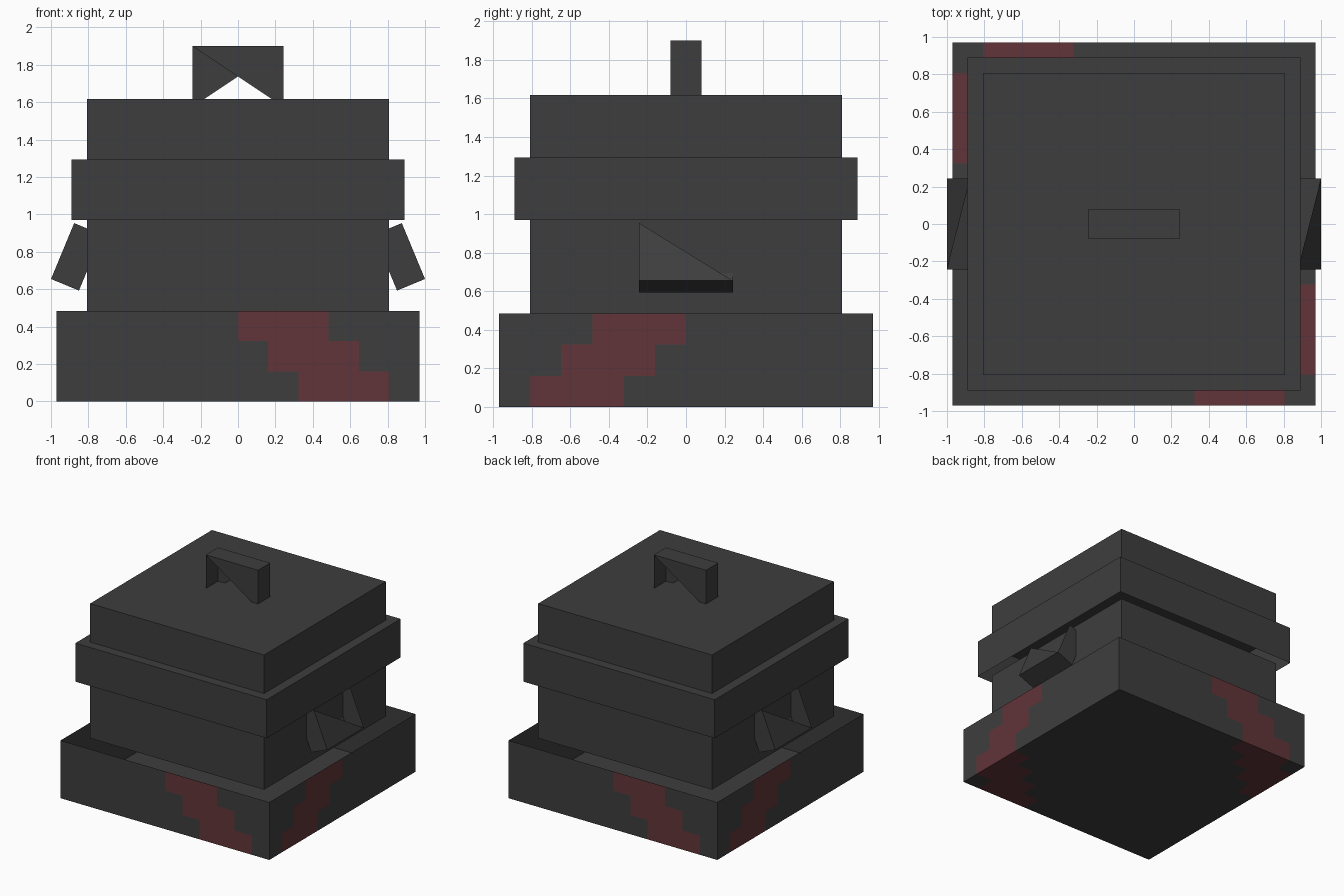
import bpy, bmesh, math
from mathutils import Vector

U = 0.97 / 6          # one block unit
H = 6 * U             # half width of the base

old = bpy.data.objects.get("Cube")
if old:
    bpy.data.objects.remove(old, do_unlink=True)


def material(name, rgb):
    m = bpy.data.materials.new(name)
    m.use_nodes = True
    m.diffuse_color = (*rgb, 1)
    bsdf = next(n for n in m.node_tree.nodes if n.type == 'BSDF_PRINCIPLED')
    bsdf.inputs["Base Color"].default_value = (*rgb, 1)
    bsdf.inputs["Roughness"].default_value = 0.9
    return m


charcoal = material("charcoal", (0.048, 0.048, 0.048))
dark_red = material("dark red", (0.120, 0.035, 0.041))


def finish(name, bm):
    mesh = bpy.data.meshes.new(name)
    bm.to_mesh(mesh)
    bm.free()
    for m in (charcoal, dark_red):
        mesh.materials.append(m)
    obj = bpy.data.objects.new(name, mesh)
    bpy.context.collection.objects.link(obj)
    return obj


def shell(name, half, z0, z1, top, bottom=False):
    """Square block, left open where it meets its neighbour."""
    bm = bmesh.new()
    bmesh.ops.create_cube(bm, size=1)
    bmesh.ops.scale(bm, vec=(2 * half, 2 * half, z1 - z0), verts=bm.verts)
    bmesh.ops.translate(bm, vec=(0, 0, (z0 + z1) / 2), verts=bm.verts)
    bm.normal_update()
    drop = [f for f in bm.faces
            if (f.normal.z > 0.5 and not top) or (f.normal.z < -0.5 and not bottom)]
    bmesh.ops.delete(bm, geom=drop, context='FACES')
    return finish(name, bm)


def tray():
    """Open tray of square cells with stepped red bands over two corners."""
    bm = bmesh.new()
    bmesh.ops.create_grid(bm, x_segments=12, y_segments=12, size=H)
    bmesh.ops.reverse_faces(bm, faces=bm.faces)
    rim = [e for e in bm.edges if e.is_boundary]
    for _ in range(3):
        new = bmesh.ops.extrude_edge_only(bm, edges=rim)["geom"]
        verts = [g for g in new if isinstance(g, bmesh.types.BMVert)]
        rim = [g for g in new if isinstance(g, bmesh.types.BMEdge)
               and all(v in verts for v in g.verts)]
        bmesh.ops.translate(bm, vec=(0, 0, U), verts=verts)
        top = max(v.co.z for v in bm.verts)
        rim = [e for e in rim if all(v.co.z > top - U / 2 for v in e.verts)]
    # Step number counted from the corner, falling by one per row of wall
    for f in bm.faces:
        c = f.calc_center_median()
        step = round((2 * H - abs(c.x - c.y) - c.z) / U)
        if c.z < U / 4:
            step -= 1
        f.material_index = 1 if 1 <= step <= 3 else 0
    return finish("base_tray", bm)


def handle(name, centre, along, out, tip):
    """Handle with a full tip and ends, and half-open triangular sides."""
    centre, along, out, tip = (Vector(v) for v in (centre, along, out, tip))
    bm = bmesh.new()
    corner = {}
    for a in (-1, 1):
        for o in (-1, 1):
            for t in (0, 1):
                p = centre + along * (a * 1.5 * U) + out * (o * U / 2) - tip * (t * 2 * U)
                corner[a, o, t] = bm.verts.new(p)

    def face(*keys):
        bm.faces.new([corner[k] for k in keys])

    face((-1, 1, 0), (1, 1, 0), (1, -1, 0), (-1, -1, 0))
    for s in (-1, 1):
        face((s, 1, 0), (s, 1, 1), (s, -1, 1), (s, -1, 0))
        face((-1, s, 0), (1, s, 0), (s, s, 1))
    bmesh.ops.recalc_face_normals(bm, faces=bm.faces)
    return finish(name, bm)


# Stacked body
tray()
shell("body", 5 * U, 3 * U, 6 * U, top=False)
shell("collar", 5.5 * U, 6 * U, 8 * U, top=True)
shell("lid", 5 * U, 8 * U, 10 * U, top=True)

# Handles: one upright on the lid, two tilted out of the sides
handle("lid_handle", (0, 0, 11.75 * U), (1, 0, 0), (0, -1, 0), (0, 0, 1))
c, s = math.cos(math.radians(22.5)), math.sin(math.radians(22.5))
for name, d in (("left_handle", 1), ("right_handle", -1)):
    handle(name, (d * 0.925, 0, 0.624), (0, -d, 0), (d * c, 0, s), (d * s, 0, -c))
